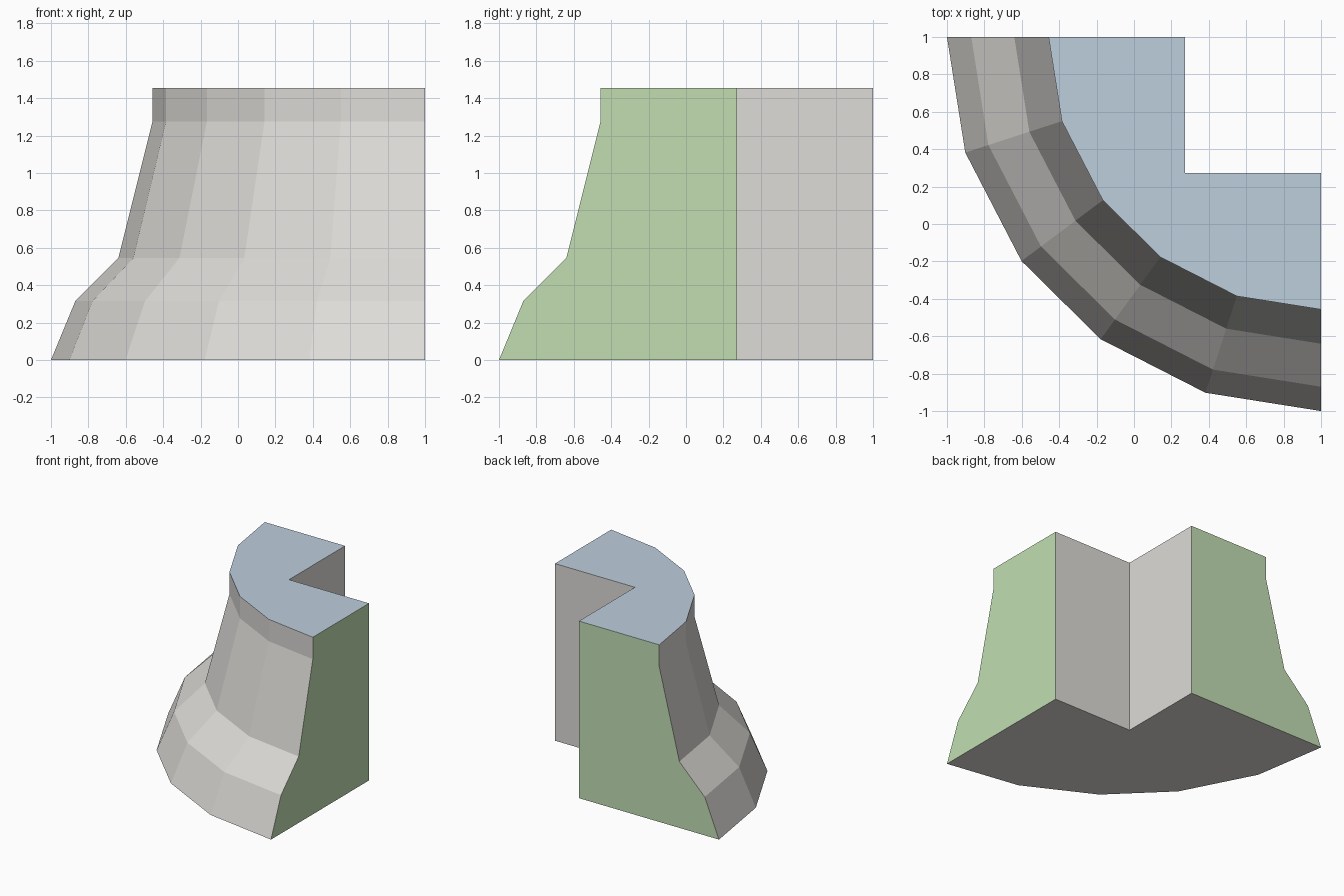
import bpy, bmesh
from math import sin, cos, radians

cube = bpy.data.objects.get("Cube")
if cube:
    bpy.data.objects.remove(cube, do_unlink=True)


def make_material(name, rgb):
    mat = bpy.data.materials.new(name)
    mat.use_nodes = True
    mat.diffuse_color = (*rgb, 1)
    mat.node_tree.nodes["Principled BSDF"].inputs["Base Color"].default_value = (*rgb, 1)
    return mat


STONE, END, TOP = 0, 1, 2
materials = [make_material("warm grey stone", (0.73, 0.715, 0.685)),
             make_material("soft green end", (0.54, 0.73, 0.45)),
             make_material("pale blue top", (0.51, 0.62, 0.72))]

# Wall profile (radius, height), swept a quarter turn about the corner (1, 1)
HEIGHT, INNER = 1.455, 0.727
profile = [(2.0, 0), (1.87, 0.315), (1.64, 0.545), (1.457, 1.275), (1.457, HEIGHT)]
angles = [0, 18, 36.8, 53.9, 72, 90]

bm = bmesh.new()


def add_face(verts, material):
    bm.faces.new(verts).material_index = material


def ring_point(radius, z, angle):
    a = radians(angle)
    return bm.verts.new((1 - radius * cos(a), 1 - radius * sin(a), z))


columns = [[ring_point(r, z, a) for r, z in profile] for a in angles]

# Faceted outer wall
for left, right in zip(columns, columns[1:]):
    for i in range(len(profile) - 1):
        add_face((left[i], right[i], right[i + 1], left[i + 1]), STONE)

# Square inner notch: two straight walls meeting at one corner
edge = 1 - INNER
notch = [[bm.verts.new((x, y, z)) for z in (0, HEIGHT)]
         for x, y in ((edge, 1), (edge, edge), (1, edge))]
for a, b in zip(notch, notch[1:]):
    add_face((a[0], a[1], b[1], b[0]), STONE)

# Flat cut ends
for column, inner in ((columns[0], notch[0]), (columns[-1], notch[-1])):
    add_face(column + inner[::-1], END)

# Top and underside
add_face([c[-1] for c in columns] + [n[1] for n in reversed(notch)], TOP)
add_face([c[0] for c in columns] + [n[0] for n in reversed(notch)], STONE)

bmesh.ops.recalc_face_normals(bm, faces=bm.faces)
mesh = bpy.data.meshes.new("curved_wall_corner")
bm.to_mesh(mesh)
bm.free()
for mat in materials:
    mesh.materials.append(mat)
wall = bpy.data.objects.new("curved_wall_corner", mesh)
bpy.context.collection.objects.link(wall)
